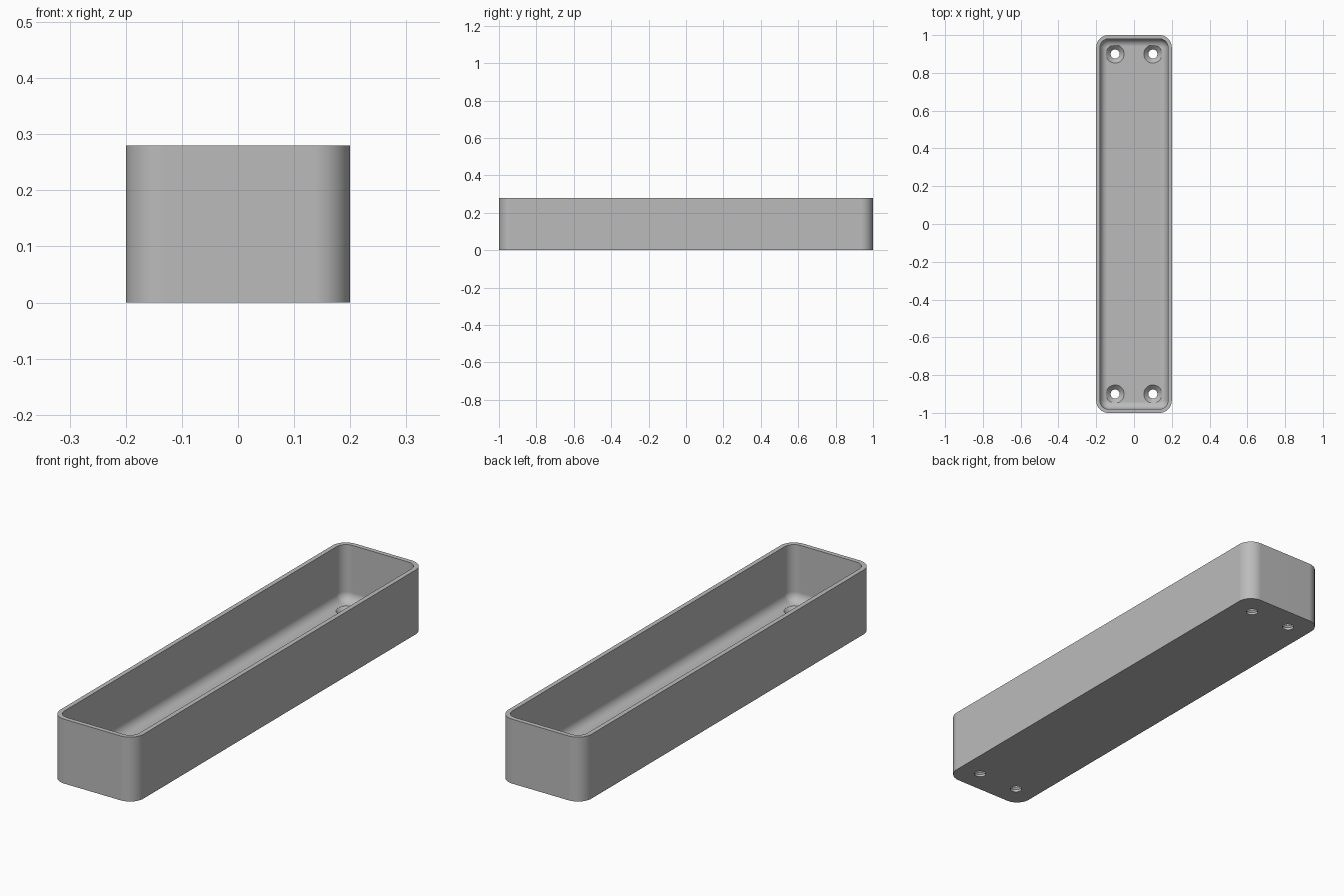
import bpy, bmesh
from math import sin, cos, pi, radians

cube = bpy.data.objects.get("Cube")
if cube:
    bpy.data.objects.remove(cube, do_unlink=True)

HALF_X, HALF_Y, HEIGHT = 0.2, 1.0, 0.28
CORNER, WALL, FLOOR, FILLET = 0.065, 0.02, 0.035, 0.04

grey = bpy.data.materials.new("plain_grey")
grey.use_nodes = True
colour = (0.5, 0.5, 0.5, 1)
grey.diffuse_color = colour
grey.node_tree.nodes["Principled BSDF"].inputs["Base Color"].default_value = colour


def rounded_loop(bm, inset, z, steps=12):
    """Ring of vertices around a rounded rectangle."""
    r = CORNER - inset
    cx, cy = HALF_X - CORNER, HALF_Y - CORNER
    ring = []
    for quarter, (sx, sy) in enumerate(((1, 1), (-1, 1), (-1, -1), (1, -1))):
        for i in range(steps + 1):
            a = (quarter + i / steps) * pi / 2
            ring.append(bm.verts.new((sx * cx + r * cos(a), sy * cy + r * sin(a), z)))
    return ring


def circle_loop(bm, x, y, r, z, steps=40):
    return [bm.verts.new((x + r * cos(2 * pi * i / steps),
                          y + r * sin(2 * pi * i / steps), z)) for i in range(steps)]


def skin(bm, rings):
    """Join rings into a closed solid with flat end caps."""
    for low, high in zip(rings, rings[1:]):
        n = len(low)
        for i in range(n):
            j = (i + 1) % n
            bm.faces.new((low[i], low[j], high[j], high[i]))
    bm.faces.new(rings[0][::-1])
    bm.faces.new(rings[-1])


def make_object(name, bm):
    bmesh.ops.recalc_face_normals(bm, faces=bm.faces[:])
    mesh = bpy.data.meshes.new(name)
    bm.to_mesh(mesh)
    bm.free()
    mesh.materials.append(grey)
    obj = bpy.data.objects.new(name, mesh)
    bpy.context.collection.objects.link(obj)
    return obj


# Tray: outer wall, rim, inner wall, then a rounded transition to the floor
profile = [(0, 0), (0, HEIGHT), (WALL, HEIGHT)]
for k in range(11):
    a = k / 10 * pi / 2
    profile.append((WALL + FILLET * (1 - cos(a)), FLOOR + FILLET * (1 - sin(a))))
bm = bmesh.new()
skin(bm, [rounded_loop(bm, inset, z) for inset, z in profile])
tray = make_object("tray", bm)

# Countersunk screw holes near both ends
bm = bmesh.new()
for x in (-0.1, 0.1):
    for y in (-0.9, 0.9):
        skin(bm, [circle_loop(bm, x, y, r, z) for r, z in
                  ((0.024, -0.02), (0.024, 0.011), (0.048, FLOOR), (0.048, 0.06))])
cutter = make_object("screw_hole_cutter", bm)
cutter.hide_render = True

bpy.ops.object.select_all(action='DESELECT')
tray.select_set(True)
bpy.context.view_layer.objects.active = tray
cut = tray.modifiers.new("screw_holes", 'BOOLEAN')
cut.operation = 'DIFFERENCE'
cut.solver = 'EXACT'
cut.object = cutter
bpy.ops.object.modifier_apply(modifier=cut.name)
bpy.data.objects.remove(cutter, do_unlink=True)

# Smooth rounded corners, crisp rim and hole edges
bpy.ops.object.shade_smooth_by_angle(angle=radians(30))
weighted = tray.modifiers.new("flat_face_normals", 'WEIGHTED_NORMAL')
weighted.keep_sharp = True
